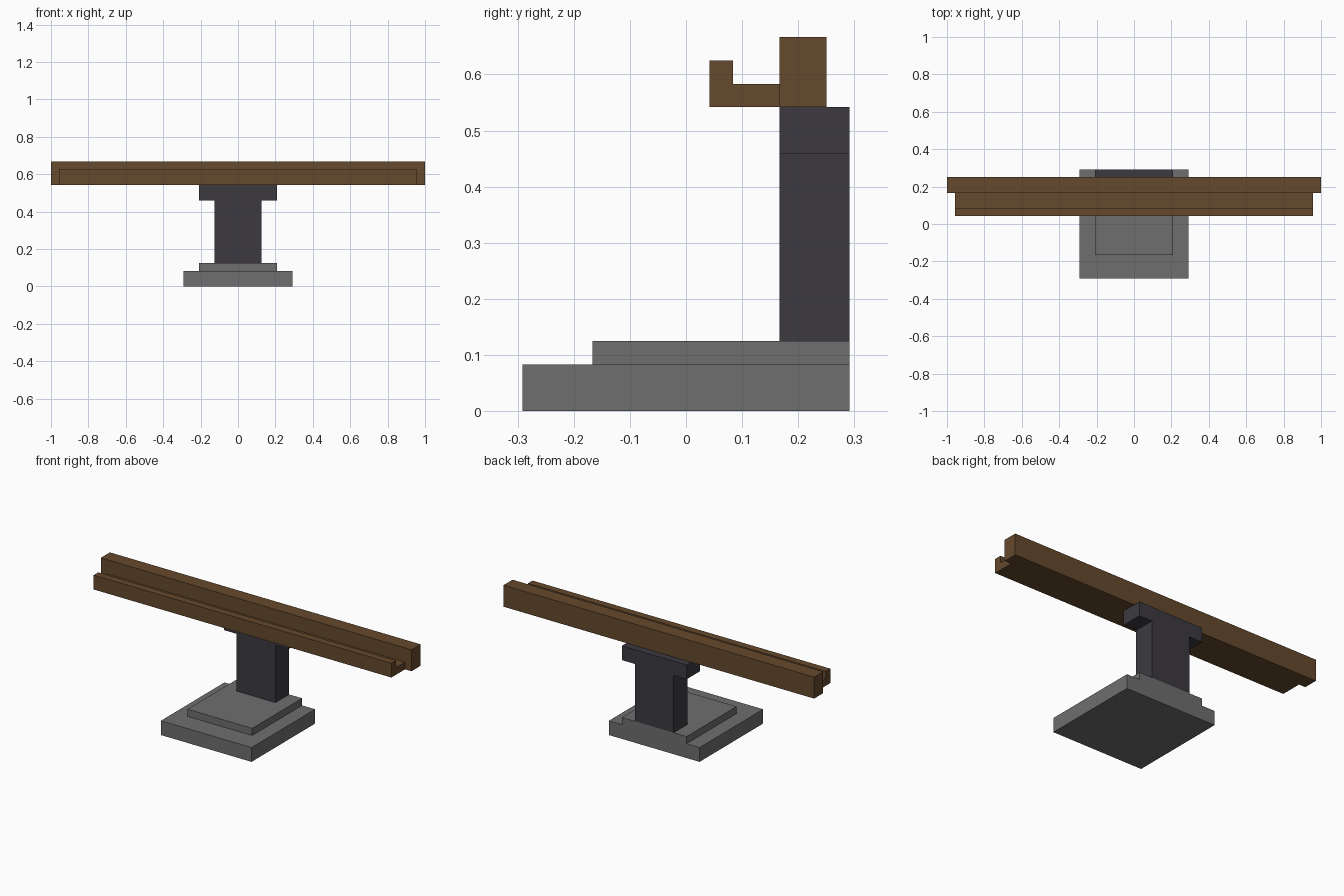
import bpy
import bmesh
from mathutils import Matrix, Vector

if "Cube" in bpy.data.objects:
    bpy.data.objects.remove(bpy.data.objects["Cube"])

U = 1 / 24  # modelling grid unit


def material(name, rgb):
    mat = bpy.data.materials.new(name)
    mat.diffuse_color = (*rgb, 1)
    mat.use_nodes = True
    mat.node_tree.nodes["Principled BSDF"].inputs["Base Color"].default_value = mat.diffuse_color
    return mat


def finish(name, bm, mat):
    bmesh.ops.recalc_face_normals(bm, faces=bm.faces)
    mesh = bpy.data.meshes.new(name)
    bm.to_mesh(mesh)
    bm.free()
    mesh.materials.append(mat)
    obj = bpy.data.objects.new(name, mesh)
    bpy.context.collection.objects.link(obj)


def block(name, half_width, y, z, mat):
    """Box centred on x, spanning y and z ranges in grid units."""
    bm = bmesh.new()
    centre = Vector((0, sum(y) / 2, sum(z) / 2)) * U
    size = Vector((2 * half_width, y[1] - y[0], z[1] - z[0])) * U
    bmesh.ops.create_cube(bm, size=1, matrix=Matrix.Translation(centre) @ Matrix.Diagonal(size).to_4x4())
    finish(name, bm, mat)


def extrusion(name, half_width, profile, mat):
    """Closed y-z profile swept along x."""
    bm = bmesh.new()
    face = bm.faces.new([bm.verts.new((-half_width * U, y * U, z * U)) for y, z in profile])
    swept = bmesh.ops.extrude_face_region(bm, geom=[face], use_keep_orig=True)
    verts = [g for g in swept["geom"] if isinstance(g, bmesh.types.BMVert)]
    bmesh.ops.translate(bm, verts=verts, vec=(2 * half_width * U, 0, 0))
    finish(name, bm, mat)


stone = material("grey_stone", (0.156, 0.156, 0.156))
iron = material("dark_iron", (0.045, 0.042, 0.051))
wood = material("brown_wood", (0.130, 0.067, 0.026))

# Stepped base, flush at the back
block("base_slab", 7, (-7, 7), (0, 2), stone)
block("base_step", 5, (-4, 7), (2, 3), stone)

# Post with a T-shaped head
block("post", 3, (4, 7), (3, 11), iron)
block("post_head", 5, (4, 7), (11, 13), iron)

# Long beam and the lipped ledge in front of it
block("beam", 24, (4, 6), (13, 16), wood)
extrusion("ledge", 23, [(4, 13), (4, 14), (2, 14), (2, 15), (1, 15), (1, 13)], wood)
